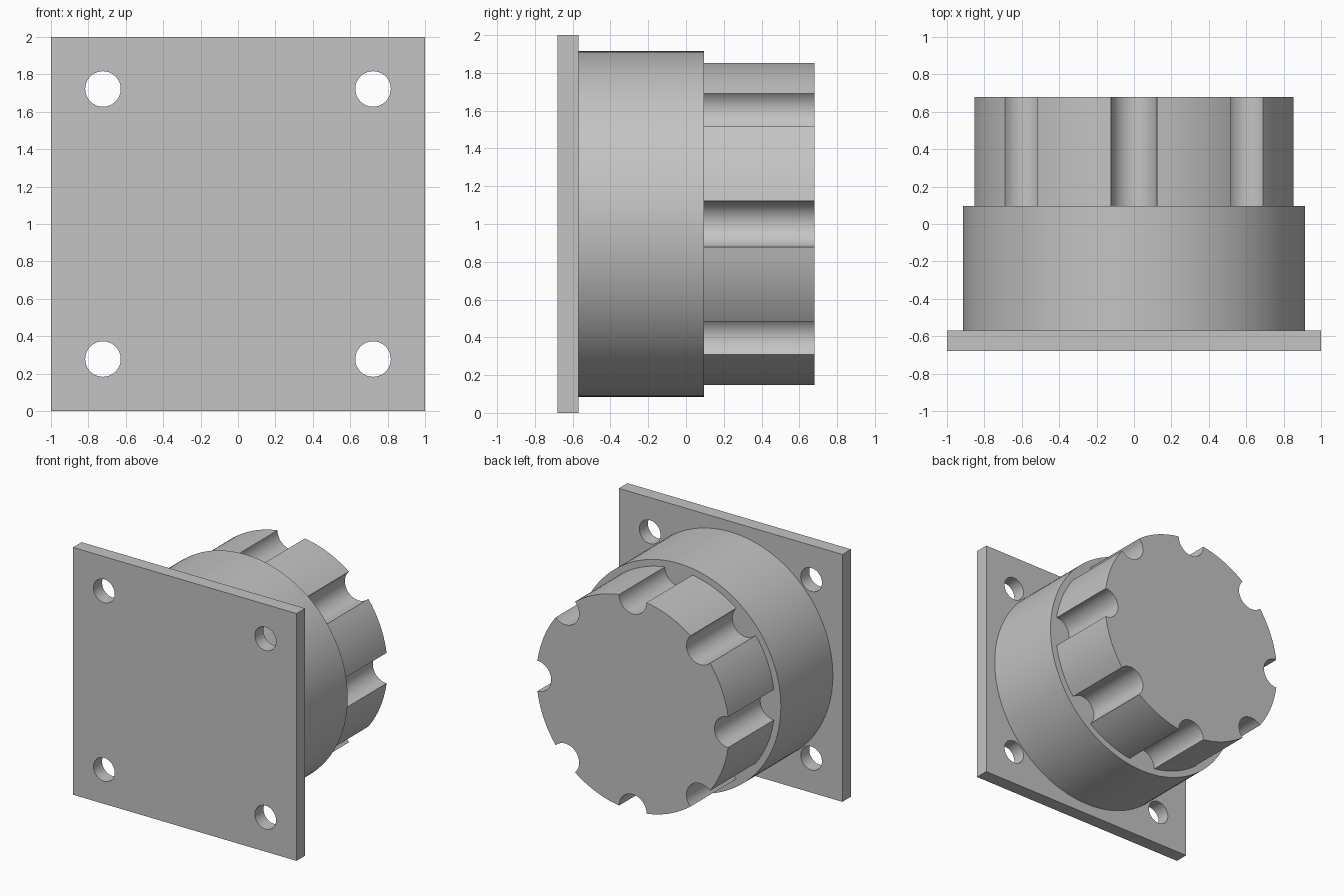
import bpy
import bmesh
from math import sin, cos, pi, atan2, radians, sqrt

cube = bpy.data.objects.get("Cube")
if cube:
    bpy.data.objects.remove(cube, do_unlink=True)

grey = bpy.data.materials.new("plain grey")
grey.use_nodes = True
colour = (0.55, 0.55, 0.55, 1)
grey.diffuse_color = colour
grey.node_tree.nodes["Principled BSDF"].inputs["Base Color"].default_value = colour

AXIS_Z = 1.0  # height of the shared centre axis


def arc(cx, cz, r, start, end, steps):
    """Points along an arc, both ends included."""
    return [(cx + r * cos(start + (end - start) * i / steps),
             cz + r * sin(start + (end - start) * i / steps))
            for i in range(steps + 1)]


def circle(cx, cz, r, steps):
    return arc(cx, cz, r, 0, 2 * pi, steps)[:-1]


def prism(name, loops, y_front, y_back):
    """Extrude closed outlines (outer one first, then holes) along y."""
    bm = bmesh.new()
    edges = []
    for loop in loops:
        verts = [bm.verts.new((x, y_front, z + AXIS_Z)) for x, z in loop]
        edges += [bm.edges.new((v, verts[i - 1])) for i, v in enumerate(verts)]
    bmesh.ops.triangle_fill(bm, edges=edges, use_beauty=True, normal=(0, -1, 0))
    result = bmesh.ops.extrude_face_region(bm, geom=bm.faces[:], use_keep_orig=True)
    moved = [g for g in result["geom"] if isinstance(g, bmesh.types.BMVert)]
    bmesh.ops.translate(bm, verts=moved, vec=(0, y_back - y_front, 0))
    bmesh.ops.recalc_face_normals(bm, faces=bm.faces[:])
    mesh = bpy.data.meshes.new(name)
    bm.to_mesh(mesh)
    bm.free()
    mesh.materials.append(grey)
    obj = bpy.data.objects.new(name, mesh)
    bpy.context.collection.objects.link(obj)
    bpy.ops.object.select_all(action='DESELECT')
    obj.select_set(True)
    bpy.context.view_layer.objects.active = obj
    bpy.ops.object.shade_smooth_by_angle(angle=radians(30))
    return obj


# Square mounting plate with four bolt holes
square = [(-1, -1), (1, -1), (1, 1), (-1, 1)]
holes = [circle(0.722 * x, 0.722 * z, 0.095, 40) for x, z in square]
prism("mounting_plate", [square] + holes, -0.68, -0.57)

# Round drum
prism("drum", [circle(0, 0, 0.915, 96)], -0.57, 0.095)

# Knob with eight round grooves around its rim
R, GROOVE_R, GROOVE_AT, GROOVES = 0.862, 0.123, 0.853, 8
edge_x = (R**2 + GROOVE_AT**2 - GROOVE_R**2) / (2 * GROOVE_AT)
edge_z = sqrt(R**2 - edge_x**2)
half = atan2(edge_z, edge_x)                   # groove half angle at the rim
open_angle = atan2(edge_z, edge_x - GROOVE_AT)  # same corner from groove centre
pitch = 2 * pi / GROOVES
outline = []
for i in range(GROOVES):
    a = i * pitch
    outline += arc(GROOVE_AT * cos(a), GROOVE_AT * sin(a), GROOVE_R,
                   a - open_angle, a + open_angle - 2 * pi, 20)
    outline += arc(0, 0, R, a + half, a + pitch - half, 10)[1:-1]
prism("grooved_knob", [outline], 0.095, 0.68)
